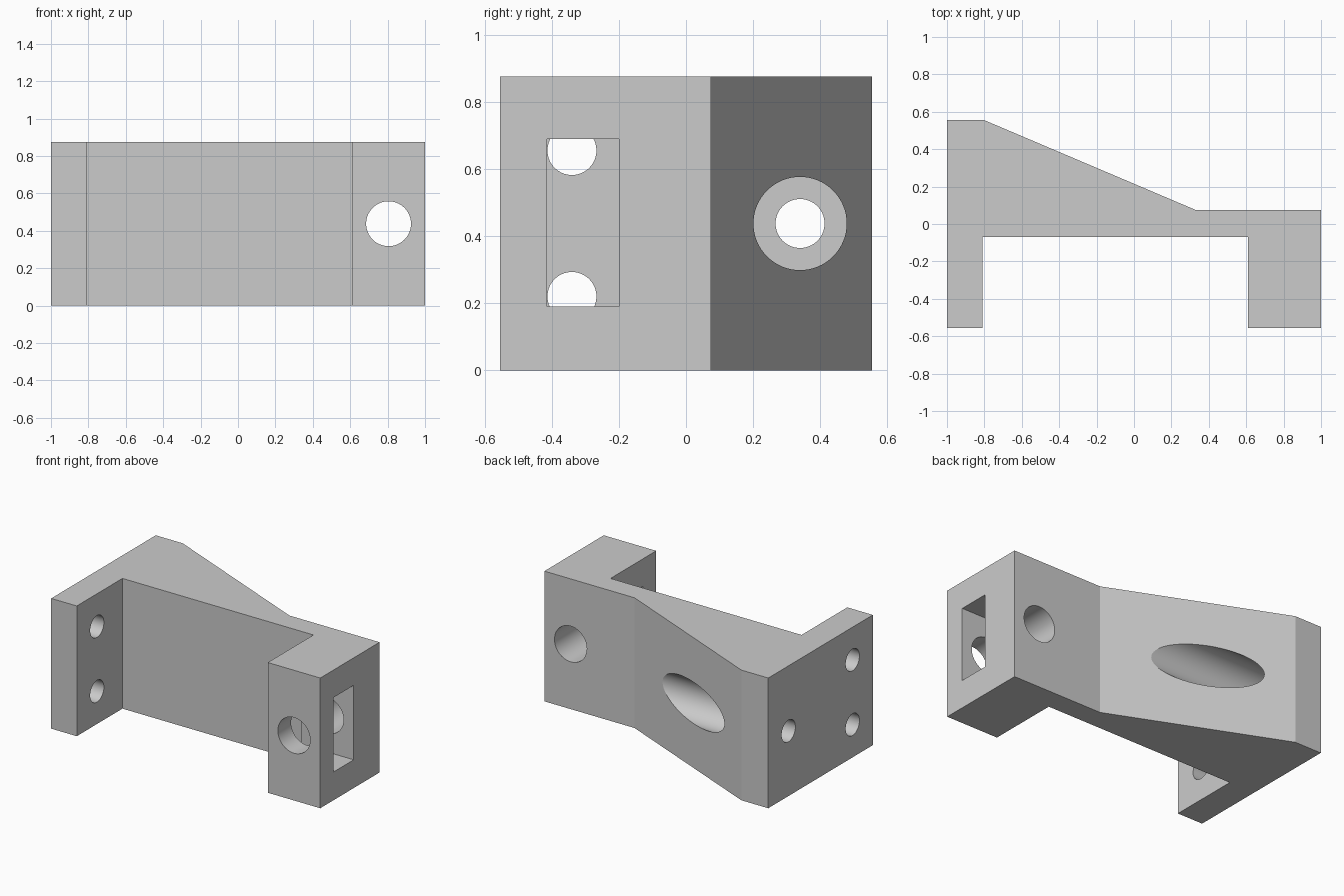
import bpy
import bmesh
import math
from mathutils import Matrix, Vector

cube = bpy.data.objects.get("Cube")
if cube:
    bpy.data.objects.remove(cube, do_unlink=True)

HEIGHT = 0.875
MID = HEIGHT / 2

grey = bpy.data.materials.new("plain_grey")
grey.use_nodes = True
color = (0.6, 0.6, 0.6, 1)
grey.diffuse_color = color
grey.node_tree.nodes["Principled BSDF"].inputs["Base Color"].default_value = color


def make_object(name, bm):
    bmesh.ops.recalc_face_normals(bm, faces=bm.faces)
    mesh = bpy.data.meshes.new(name)
    bm.to_mesh(mesh)
    bm.free()
    mesh.materials.append(grey)
    obj = bpy.data.objects.new(name, mesh)
    bpy.context.collection.objects.link(obj)
    return obj


def cylinder(name, start, end, radius):
    """Round cutter running between two points."""
    a, b = Vector(start), Vector(end)
    turn = (b - a).to_track_quat("Z", "Y").to_matrix().to_4x4()
    bm = bmesh.new()
    bmesh.ops.create_cone(bm, cap_ends=True, segments=64, radius1=radius, radius2=radius,
                          depth=(b - a).length, matrix=Matrix.Translation((a + b) / 2) @ turn)
    return make_object(name, bm)


def box(name, low, high):
    a, b = Vector(low), Vector(high)
    bm = bmesh.new()
    bmesh.ops.create_cube(bm, size=1, matrix=Matrix.Translation((a + b) / 2)
                          @ Matrix.Diagonal((b - a).to_4d()))
    return make_object(name, bm)


# Bracket body: plan outline extruded upwards
outline = [(-1, 0.555), (-0.8, 0.555), (0.33, 0.075), (1, 0.075), (1, -0.555),
           (0.61, -0.555), (0.61, -0.07), (-0.81, -0.07), (-0.81, -0.555), (-1, -0.555)]
bm = bmesh.new()
base = bm.faces.new([bm.verts.new((x, y, 0)) for x, y in outline])
top = bmesh.ops.extrude_face_region(bm, geom=[base])["geom"]
bmesh.ops.translate(bm, vec=(0, 0, HEIGHT), verts=[v for v in top if isinstance(v, bmesh.types.BMVert)])
bracket = make_object("bracket", bm)

# Window through the thick leg, and the long hole crossing it
cutters = [box("leg_window", (0.5, -0.415, 0.19), (1.1, -0.2, 0.69)),
           cylinder("leg_bore", (0.805, -0.7, MID), (0.805, 0.2, MID), 0.12)]

# Pair of screw holes in the thin leg
for side in (-1, 1):
    z = MID + side * 0.2175
    cutters.append(cylinder("screw_hole", (-1.1, -0.34, z), (-0.7, -0.34, z), 0.073))

# Counterbored hole entering through the slope
cutters.append(cylinder("counterbore", (-0.81, 0.34, MID), (0.3, 0.34, MID), 0.139))
cutters.append(cylinder("bolt_hole", (-1.1, 0.34, MID), (-0.7, 0.34, MID), 0.073))

# Cut everything out of the body
bpy.ops.object.select_all(action="DESELECT")
bpy.context.view_layer.objects.active = bracket
bracket.select_set(True)
for cutter in cutters:
    cutter.hide_render = True
    mod = bracket.modifiers.new("cut", "BOOLEAN")
    mod.operation = "DIFFERENCE"
    mod.solver = "EXACT"
    mod.object = cutter
    bpy.ops.object.modifier_apply(modifier=mod.name)
    bpy.data.objects.remove(cutter, do_unlink=True)

bpy.ops.object.shade_smooth_by_angle(angle=math.radians(15))
